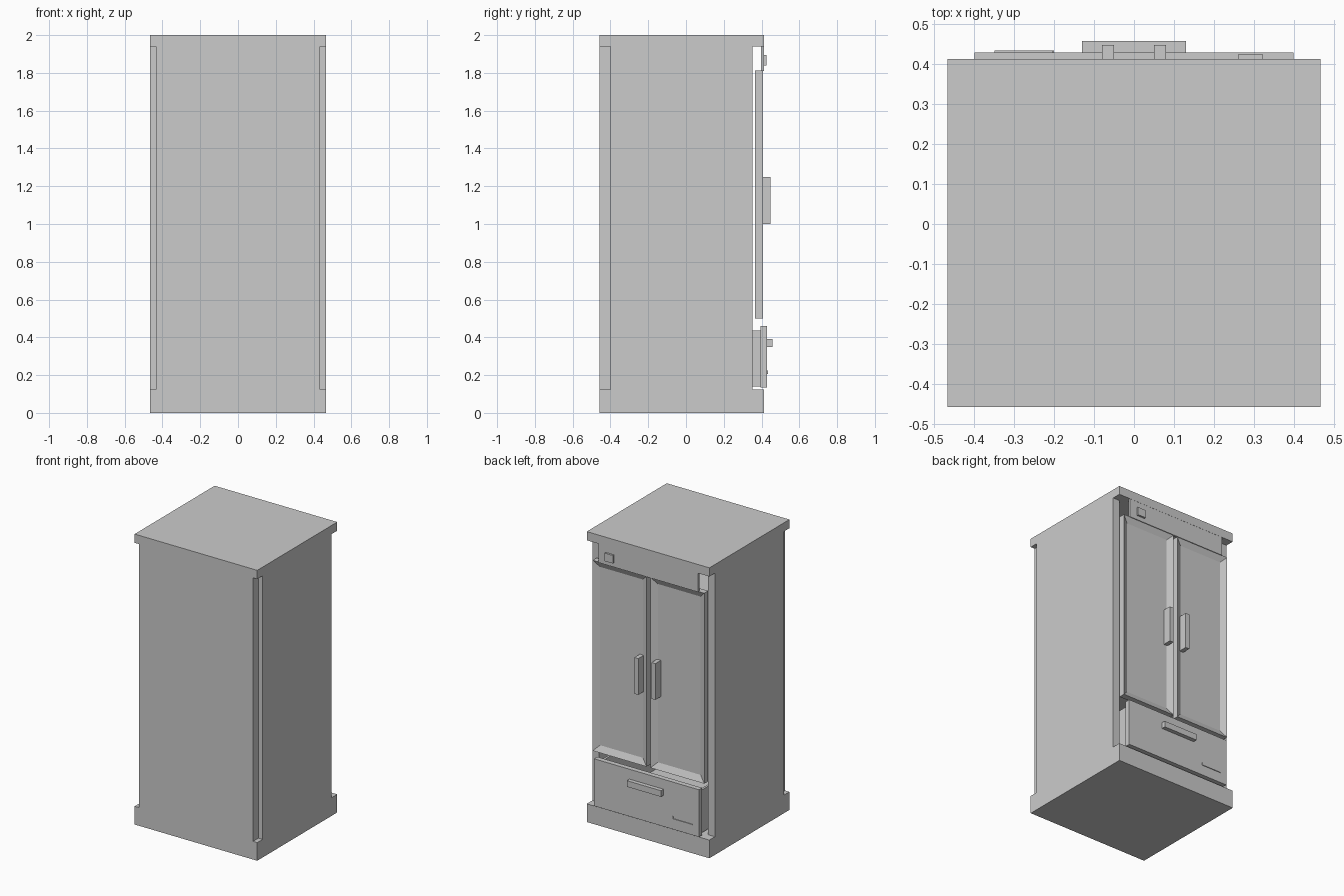
import bpy, bmesh

if "Cube" in bpy.data.objects:
    bpy.data.objects.remove(bpy.data.objects["Cube"])

grey = bpy.data.materials.new("grey")
grey.diffuse_color = (0.6, 0.6, 0.6, 1)
grey.use_nodes = True
grey.node_tree.nodes["Principled BSDF"].inputs["Base Color"].default_value = grey.diffuse_color


def build(name, boxes):
    """One object from a list of boxes (x0, x1, y0, y1, z0, z1)."""
    bm = bmesh.new()
    for x0, x1, y0, y1, z0, z1 in boxes:
        r = bmesh.ops.create_cube(bm, size=1)
        for v in r["verts"]:
            v.co.x = x1 if v.co.x > 0 else x0
            v.co.y = y1 if v.co.y > 0 else y0
            v.co.z = z1 if v.co.z > 0 else z0
    me = bpy.data.meshes.new(name)
    bm.to_mesh(me)
    bm.free()
    me.materials.append(grey)
    ob = bpy.data.objects.new(name, me)
    bpy.context.collection.objects.link(ob)
    return ob


W = 0.467
# Cabinet shell
build("base", [(-W, W, -0.458, 0.413, 0, 0.125)])
build("top", [(-W, W, -0.458, 0.413, 1.94, 2.0)])
build("rear_panel", [(-0.435, 0.435, -0.458, -0.40, 0.125, 1.94)])
for side, s in (("left", -1), ("right", 1)):
    a, b = sorted((s * 0.415, s * W))
    build(side + "_wall", [(a, b, -0.40, 0.352, 0.125, 1.94)])

# Interior shelves
for i, z in enumerate((0.85, 1.2, 1.53)):
    build(f"shelf_{i + 1}", [(-0.415, 0.415, -0.40, 0.33, z, z + 0.02)])

# Header with control button
build("header", [(-0.38, 0.38, 0.398, 0.412, 1.81, 1.94)])
build("button", [(0.26, 0.323, 0.412, 0.425, 1.84, 1.895)])

# Doors with recessed panels and bar handles
for side, s in (("left", -1), ("right", 1)):
    a, b = sorted((s * 0.015, s * 0.425))
    door = build(side + "_door", [(a, b, 0.365, 0.408, 0.50, 1.812)])
    bm = bmesh.new()
    bm.from_mesh(door.data)
    bm.normal_update()
    front = [f for f in bm.faces if f.normal.y > 0.9]
    bmesh.ops.inset_region(bm, faces=front, thickness=0.042, use_even_offset=True)
    for v in {v for f in front for v in f.verts}:
        v.co.y -= 0.02
    bm.to_mesh(door.data)
    bm.free()
    a, b = sorted((s * 0.05, s * 0.08))
    build(side + "_door_handle", [(a, b, 0.388, 0.448, 1.0, 1.25)])

# Drawer: front, open bin, handle, vent slit
build("drawer_front", [(-0.40, 0.40, 0.395, 0.43, 0.135, 0.46)])
build("drawer_bin", [
    (-0.385, 0.385, -0.36, 0.395, 0.14, 0.155),
    (-0.385, -0.37, -0.36, 0.395, 0.155, 0.435),
    (0.37, 0.385, -0.36, 0.395, 0.155, 0.435),
    (-0.37, 0.37, -0.36, -0.345, 0.155, 0.435),
])
build("drawer_handle", [(-0.13, 0.13, 0.43, 0.458, 0.35, 0.392)])
build("drawer_trim", [(-0.35, -0.20, 0.43, 0.435, 0.205, 0.21),
                      (-0.206, -0.20, 0.43, 0.435, 0.21, 0.225)])
